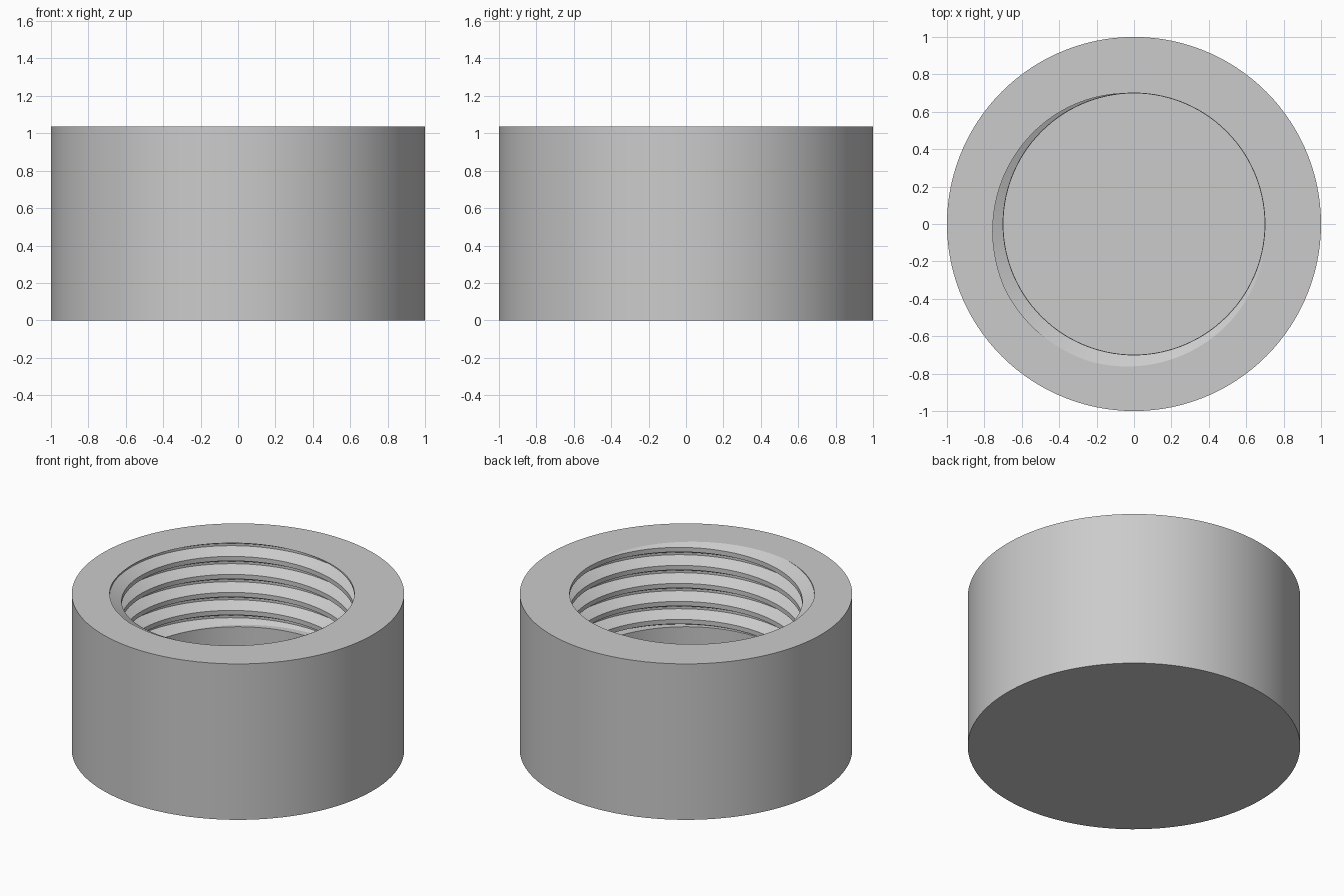
import bpy
import bmesh
import math

cube = bpy.data.objects.get("Cube")
if cube:
    bpy.data.objects.remove(cube, do_unlink=True)

# Main sizes
SEGMENTS = 120
OUTER = 1.0
HEIGHT = 1.035
CREST, ROOT = 0.70, 0.772      # thread radii
PITCH = 0.1195
THREAD_END = 0.49              # lower limit of the thread
BORE = 0.698                   # plain bore under the thread
FLOOR = 0.22
START = math.radians(50)       # angle where a crest meets the top

# Thread corners within one turn: (fraction of pitch, radius)
CORNERS = [(-0.125, CREST), (0.125, CREST), (0.4375, ROOT), (0.5625, ROOT)]


def thread_radius(phase):
    """Radius of the thread at a fraction of the pitch from a crest centre."""
    phase = (phase + 0.125) % 1 - 0.125
    loop = CORNERS + [(0.875, CREST)]
    for (a, ra), (b, rb) in zip(loop, loop[1:]):
        if a <= phase <= b:
            return ra + (rb - ra) * (phase - a) / (b - a)
    return CREST


def column(angle):
    """Radius and height points from the floor centre round to the base centre."""
    crest_z = HEIGHT + PITCH * (angle - START) / math.tau
    points = [(0, FLOOR), (BORE, FLOOR), (BORE, THREAD_END)]
    for turn in range(-8, 3):
        for fraction, radius in CORNERS:
            z = crest_z + (turn + fraction) * PITCH
            clipped = min(max(z, THREAD_END), HEIGHT)
            if clipped != z:
                radius = thread_radius((clipped - crest_z) / PITCH)
            points.append((radius, clipped))
    return points + [(OUTER, HEIGHT), (OUTER, 0), (0, 0)]


# Sweep the columns into a closed body
bm = bmesh.new()
grid = []
for i in range(SEGMENTS + 1):
    angle = math.tau * i / SEGMENTS
    grid.append([bm.verts.new((r * math.cos(angle), r * math.sin(angle), z))
                 for r, z in column(angle)])
for left, right in zip(grid, grid[1:]):
    for j in range(len(left) - 1):
        bm.faces.new((left[j], right[j], right[j + 1], left[j + 1]))
bmesh.ops.remove_doubles(bm, verts=bm.verts, dist=0.00005)
bmesh.ops.recalc_face_normals(bm, faces=bm.faces)

mesh = bpy.data.meshes.new("threaded_cap")
bm.to_mesh(mesh)
bm.free()
cap = bpy.data.objects.new("threaded_cap", mesh)
bpy.context.collection.objects.link(cap)

# Plain grey finish
grey = bpy.data.materials.new("light_grey")
grey.use_nodes = True
colour = (0.6, 0.6, 0.6, 1)
grey.diffuse_color = colour
grey.node_tree.nodes["Principled BSDF"].inputs["Base Color"].default_value = colour
mesh.materials.append(grey)

bpy.ops.object.select_all(action="DESELECT")
cap.select_set(True)
bpy.context.view_layer.objects.active = cap
bpy.ops.object.shade_smooth_by_angle(angle=math.radians(20))
